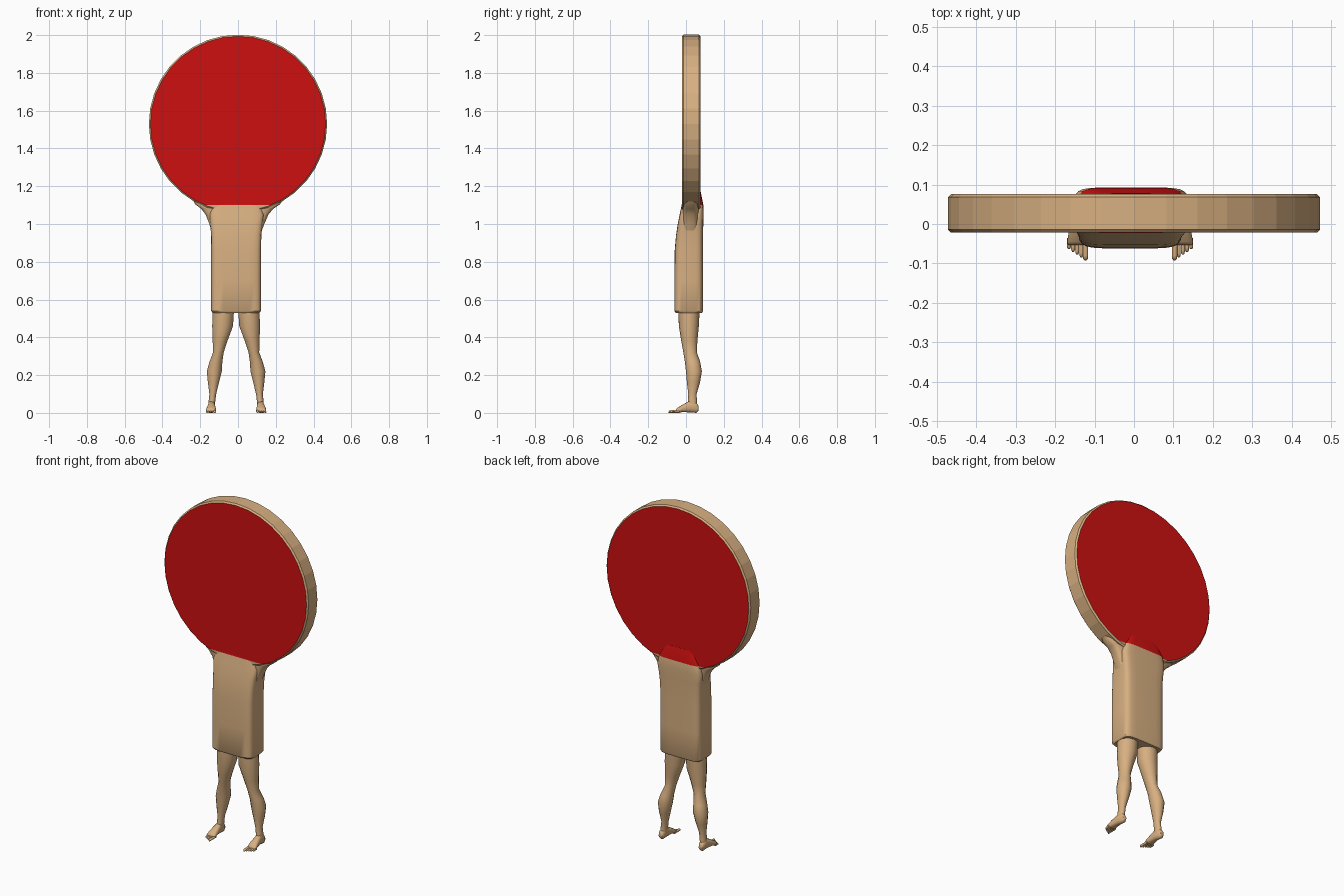
import bpy, bmesh, math
from mathutils import Matrix, Vector

if "Cube" in bpy.data.objects:
    bpy.data.objects.remove(bpy.data.objects["Cube"], do_unlink=True)

MID = -0.01         # centre line of handle and legs
RUBBER_EDGE = 1.1   # straight lower edge of the red faces


def material(name, colour):
    mat = bpy.data.materials.new(name)
    mat.use_nodes = True
    mat.diffuse_color = colour
    mat.node_tree.nodes["Principled BSDF"].inputs["Base Color"].default_value = colour
    return mat


tan = material("tan wood", (0.68, 0.43, 0.22, 1))
red = material("red rubber", (0.62, 0.005, 0.005, 1))


def finish(bm, name, smooth_angle=None):
    bmesh.ops.recalc_face_normals(bm, faces=bm.faces)
    mesh = bpy.data.meshes.new(name)
    bm.to_mesh(mesh)
    bm.free()
    obj = bpy.data.objects.new(name, mesh)
    bpy.context.collection.objects.link(obj)
    mesh.materials.append(tan)
    mesh.materials.append(red)
    if smooth_angle:
        bpy.ops.object.select_all(action='DESELECT')
        obj.select_set(True)
        bpy.context.view_layer.objects.active = obj
        bpy.ops.object.shade_smooth_by_angle(angle=math.radians(smooth_angle))
    return obj


def loft(bm, rings, axis="z", sides=12, power=2, side=1):
    """Skin rings given as (position, low x, high x, low other, high other)."""
    def bulge(v):
        return math.copysign(abs(v) ** (2 / power), v)

    loops = []
    for pos, x0, x1, o0, o1 in rings:
        loop = []
        for i in range(sides):
            a = math.tau * (i + 0.5) / sides
            x = (x0 + x1) / 2 + (x1 - x0) / 2 * bulge(math.cos(a))
            o = (o0 + o1) / 2 + (o1 - o0) / 2 * bulge(math.sin(a))
            x = MID + side * (x - MID)
            loop.append(bm.verts.new((x, o, pos) if axis == "z" else (x, pos, o)))
        loops.append(loop)
    for low, high in zip(loops, loops[1:]):
        for i in range(sides):
            j = (i + 1) % sides
            bm.faces.new((low[i], low[j], high[j], high[i]))
    bm.faces.new(loops[0])
    bm.faces.new(loops[-1])


# Round blade with a slightly bevelled rim and red faces
bm = bmesh.new()
turn = Matrix.Translation((0, 0.027, 1.53)) @ Matrix.Rotation(math.pi / 2, 4, 'X')
bmesh.ops.create_cone(bm, cap_ends=True, segments=36, radius1=0.472,
                      radius2=0.472, depth=0.098, matrix=turn)
rim = [e for e in bm.edges if abs(e.verts[0].co.y - e.verts[1].co.y) < 0.01]
bmesh.ops.bevel(bm, geom=rim, offset=0.008, segments=1, affect='EDGES')
bmesh.ops.bisect_plane(bm, geom=bm.verts[:] + bm.edges[:] + bm.faces[:],
                       plane_co=(0, 0, RUBBER_EDGE), plane_no=(0, 0, 1))
bm.normal_update()
for f in bm.faces:
    if abs(f.normal.y) > 0.9 and f.calc_center_median().z > RUBBER_EDGE:
        f.material_index = 1
finish(bm, "blade")

# Handle, thinning into the blade, with a red hump on the back
bm = bmesh.new()
loft(bm, [
    (0.53, -0.135, 0.115, -0.055, 0.085),
    (0.54, -0.142, 0.122, -0.062, 0.09),
    (0.7, -0.142, 0.122, -0.062, 0.09),
    (0.86, -0.142, 0.122, -0.06, 0.09),
    (0.94, -0.143, 0.124, -0.053, 0.09),
    (1.0, -0.147, 0.13, -0.044, 0.092),
    (1.05, -0.152, 0.138, -0.034, 0.093),
    (RUBBER_EDGE, -0.14, 0.125, -0.023, 0.092),
    (1.175, -0.1, 0.085, -0.01, 0.077),
], sides=24, power=6)
for f in bm.faces:
    if f.calc_center_median().z > RUBBER_EDGE:
        f.material_index = 1
finish(bm, "handle", 35)

# Shoulders flaring from the handle to the blade
bm = bmesh.new()
loft(bm, [
    (0.92, -0.13, 0.11, -0.03, 0.07),
    (1.0, -0.152, 0.14, -0.024, 0.07),
    (1.05, -0.172, 0.162, -0.021, 0.07),
    (1.08, -0.195, 0.187, -0.02, 0.07),
    (1.105, -0.228, 0.224, -0.019, 0.07),
    (1.13, -0.24, 0.24, -0.01, 0.06),
], sides=24, power=4)
finish(bm, "shoulders", 35)

# Legs, feet and toes, mirrored about the centre line
for label, side in (("left", 1), ("right", -1)):
    bm = bmesh.new()
    loft(bm, [
        (0.54, 0.0, 0.115, -0.04, 0.072),
        (0.46, 0.005, 0.118, -0.038, 0.068),
        (0.38, 0.035, 0.115, -0.025, 0.06),
        (0.32, 0.055, 0.113, -0.014, 0.058),
        (0.27, 0.062, 0.132, -0.006, 0.075),
        (0.22, 0.065, 0.146, 0.0, 0.084),
        (0.16, 0.08, 0.14, 0.005, 0.074),
        (0.1, 0.095, 0.132, 0.012, 0.056),
        (0.06, 0.1, 0.136, 0.01, 0.058),
        (0.03, 0.103, 0.137, 0.006, 0.06),
    ], sides=14, side=side)
    finish(bm, label + "_leg", 60)

    bm = bmesh.new()
    loft(bm, [
        (0.067, 0.11, 0.132, 0.012, 0.036),
        (0.055, 0.104, 0.138, 0.0, 0.055),
        (0.02, 0.102, 0.138, 0.003, 0.065),
        (-0.02, 0.098, 0.146, 0.004, 0.042),
        (-0.045, 0.096, 0.15, 0.0, 0.027),
        (-0.053, 0.099, 0.148, 0.003, 0.02),
    ], axis="y", sides=14, power=2.5, side=side)
    finish(bm, label + "_foot", 60)

    bm = bmesh.new()
    for i in range(5):
        x = 0.103 + 0.0105 * i
        r = 0.0075 if i == 0 else 0.0055
        tip = -0.092 + 0.007 * i
        loft(bm, [(y, x - w, x + w, 0, 2 * w) for y, w in
                  ((-0.035, r), (tip + 0.012, r), (tip + 0.004, r * 0.9), (tip, r * 0.4))],
             axis="y", sides=8, side=side)
    finish(bm, label + "_toes", 60)
